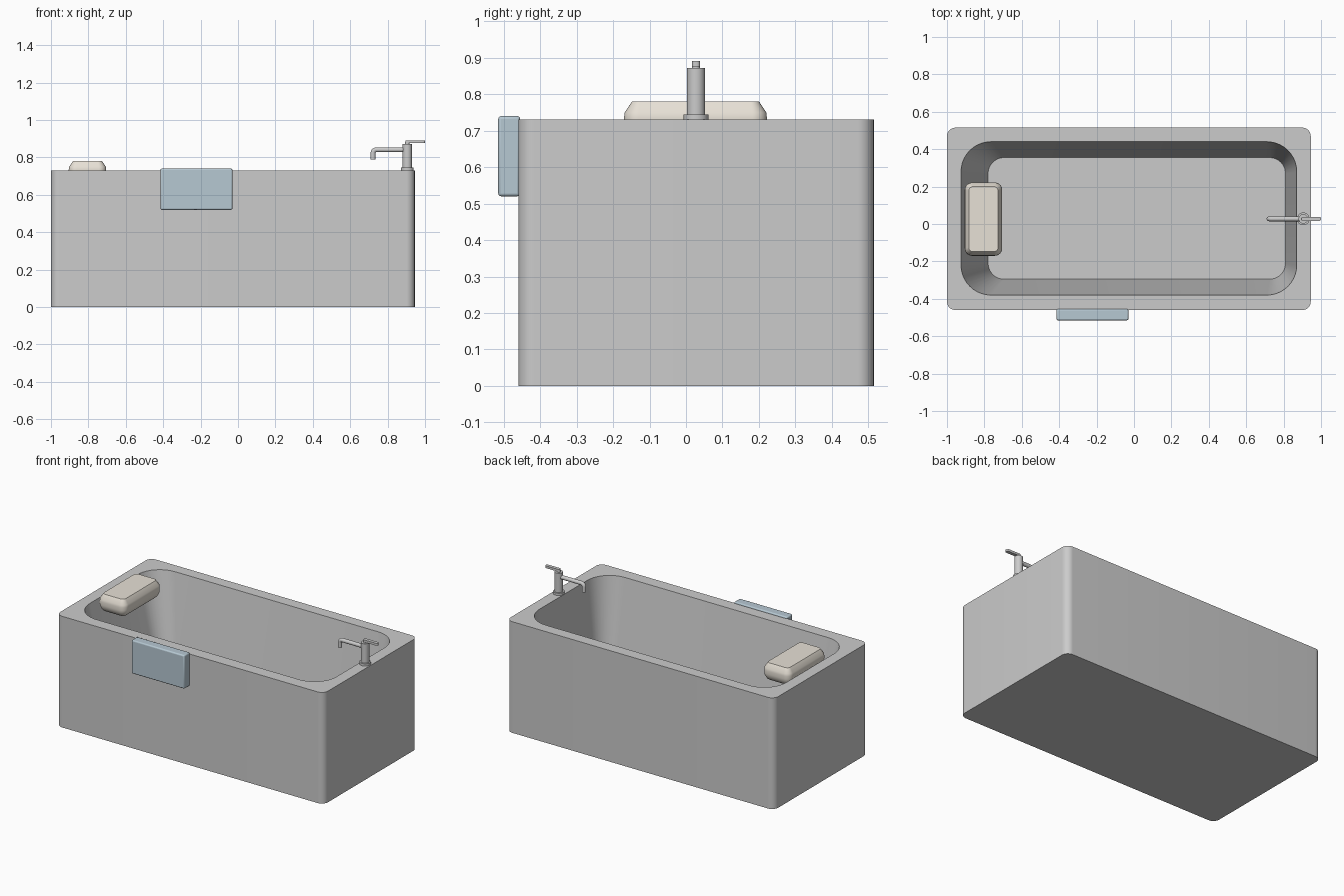
import bpy, bmesh, math
from mathutils import Vector

if "Cube" in bpy.data.objects:
    bpy.data.objects.remove(bpy.data.objects["Cube"])

CY = 0.0275  # centre line of tub, pillow and tap


def finish(ob, color=None, angle=30):
    bpy.ops.object.select_all(action='DESELECT')
    ob.select_set(True)
    bpy.context.view_layer.objects.active = ob
    bpy.ops.object.shade_smooth_by_angle(angle=math.radians(angle))
    if color:
        mat = bpy.data.materials.new(ob.name + "_colour")
        mat.diffuse_color = (*color, 1)
        mat.use_nodes = True
        mat.node_tree.nodes["Principled BSDF"].inputs["Base Color"].default_value = mat.diffuse_color
        ob.data.materials.append(mat)
    return ob


def ring(x0, x1, y0, y1, z, r, seg=10):
    """Rounded rectangle as a list of points, counter-clockwise."""
    pts = []
    corners = [(x1 - r, y1 - r), (x0 + r, y1 - r), (x0 + r, y0 + r), (x1 - r, y0 + r)]
    for k, (cx, cy) in enumerate(corners):
        for i in range(seg + 1):
            a = math.pi / 2 * (k + i / seg)
            pts.append(Vector((cx + r * math.cos(a), cy + r * math.sin(a), z)))
    return pts


def loft(name, rings, color=None, angle=30):
    """Skin consecutive rings and cap both ends."""
    bm = bmesh.new()
    loops = [[bm.verts.new(p) for p in pts] for pts in rings]
    n = len(loops[0])
    for a, b in zip(loops, loops[1:]):
        for i in range(n):
            j = (i + 1) % n
            bm.faces.new((a[i], a[j], b[j], b[i]))
    bm.faces.new(loops[0][::-1])
    bm.faces.new(loops[-1])
    bmesh.ops.recalc_face_normals(bm, faces=bm.faces)
    me = bpy.data.meshes.new(name)
    bm.to_mesh(me)
    bm.free()
    ob = bpy.data.objects.new(name, me)
    bpy.context.collection.objects.link(ob)
    return finish(ob, color, angle)


def cylinder(name, x, r, z0, z1):
    bpy.ops.mesh.primitive_cylinder_add(vertices=32, radius=r, depth=z1 - z0,
                                        location=(x, CY, (z0 + z1) / 2))
    ob = bpy.context.object
    ob.name = name
    return finish(ob)


# Tub: outer shell, flat rim, sloping basin, floor
loft("tub", [
    ring(-1, 0.945, -0.46, 0.515, 0, 0.045),
    ring(-1, 0.945, -0.46, 0.515, 0.73, 0.045),
    ring(-0.925, 0.87, -0.38, 0.44, 0.73, 0.16),
    ring(-0.78, 0.81, -0.295, 0.355, 0.12, 0.085),
])

# Head pillow with soft top and bottom edges
pillow = [(0.67, 0.022), (0.678, 0.013), (0.70, 0.002), (0.715, 0),
          (0.735, 0), (0.75, 0.002), (0.78, 0.022)]
loft("head_pillow", [
    ring(-0.905 + d, -0.705 - d, -0.17 + d, 0.222 - d, z, 0.04 - d * 0.8)
    for z, d in pillow], (0.80, 0.75, 0.67), 45)

# Towel panel on the front side
bpy.ops.mesh.primitive_cube_add(size=1, location=(-0.2225, -0.485, 0.63))
towel = bpy.context.object
towel.name = "towel"
towel.dimensions = (0.385, 0.06, 0.22)
bpy.ops.object.transform_apply(location=False, rotation=False, scale=True)
bev = towel.modifiers.new("soft_edges", 'BEVEL')
bev.width = 0.008
bev.segments = 3
finish(towel, (0.47, 0.58, 0.65))

# Tap: flange, column and stem
TX = 0.905
cylinder("tap_flange", TX, 0.034, 0.73, 0.745)
cylinder("tap_column", TX, 0.025, 0.74, 0.872)
cylinder("tap_stem", TX, 0.011, 0.87, 0.882)

# Tap lever
loft("tap_lever", [ring(0.895, 1.0, CY - 0.011, CY + 0.011, z, 0.009, 5)
                   for z in (0.876, 0.891)])

# Tap spout: pipe with a bent end
path = [(TX, 0.841)]
for i in range(7):
    a = math.pi / 2 * (1 + i / 6)
    path.append((0.74 + 0.018 * math.cos(a), 0.823 + 0.018 * math.sin(a)))
path.append((0.722, 0.79))
cu = bpy.data.curves.new("tap_spout", 'CURVE')
cu.dimensions = '3D'
cu.bevel_depth = 0.013
cu.bevel_resolution = 6
cu.use_fill_caps = True
sp = cu.splines.new('POLY')
sp.points.add(len(path) - 1)
for p, (x, z) in zip(sp.points, path):
    p.co = (x, CY, z, 1)
spout = bpy.data.objects.new("tap_spout", cu)
bpy.context.collection.objects.link(spout)
bpy.ops.object.select_all(action='DESELECT')
spout.select_set(True)
bpy.context.view_layer.objects.active = spout
bpy.ops.object.convert(target='MESH')
finish(bpy.context.object)
